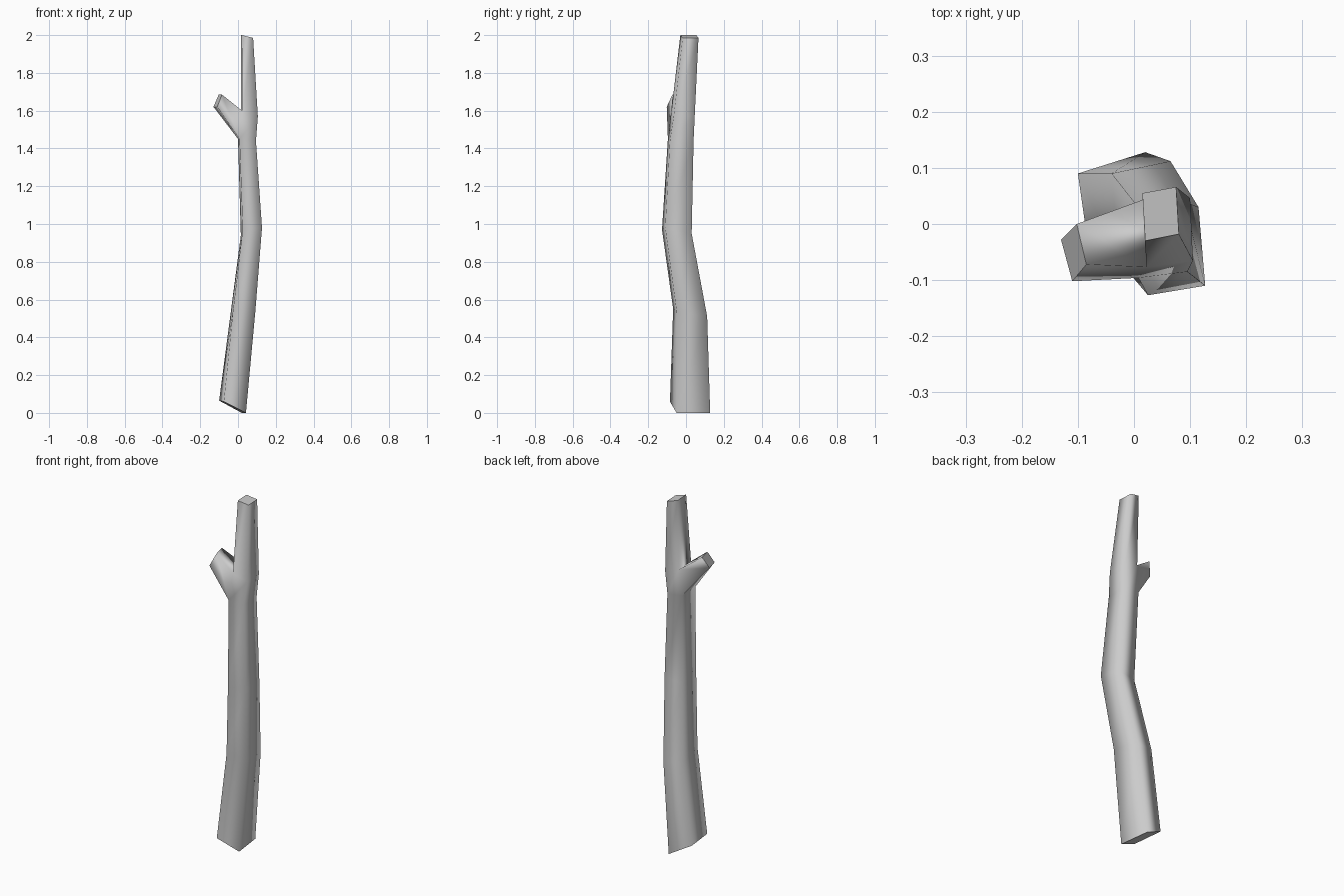
import bpy, bmesh

# Trunk cross-sections, corners: front-left, front-right, back-right, back-left
SECTIONS = [
    [(-0.075, -0.085, 0.06), (0.042, -0.05, 0.0), (0.02, 0.128, 0.0), (-0.10, 0.09, 0.065)],
    [(-0.025, -0.068, 0.55), (0.092, -0.05, 0.54), (0.065, 0.112, 0.51), (-0.04, 0.09, 0.52)],
    [(0.025, -0.127, 0.97), (0.127, -0.11, 0.98), (0.115, 0.03, 0.95), (0.015, 0.02, 0.94)],
    [(0.008, -0.096, 1.45), (0.095, -0.085, 1.44), (0.09, 0.04, 1.44), (0.0, 0.035, 1.45)],
    [(0.022, -0.077, 1.60), (0.105, -0.065, 1.57), (0.10, 0.046, 1.57), (0.015, 0.043, 1.60)],
    [(0.02, -0.03, 2.0), (0.08, -0.018, 1.985), (0.075, 0.066, 1.985), (0.015, 0.055, 2.0)],
]
# Branch tip: lower front, upper front, upper back, lower back
BRANCH_TIP = [(-0.11, -0.102, 1.62), (-0.085, -0.072, 1.685),
              (-0.102, 0.0, 1.685), (-0.13, -0.028, 1.62)]

bm = bmesh.new()


def ring(points):
    return [bm.verts.new(p) for p in points]


def bridge(a, b, skip=()):
    for i in range(4):
        if i not in skip:
            j = (i + 1) % 4
            bm.faces.new((a[i], a[j], b[j], b[i])).smooth = True


def cap(verts):
    face = bm.faces.new(verts)
    for e in face.edges:
        e.smooth = False


# Trunk, leaving the left side open where the branch grows out
rings = [ring(s) for s in SECTIONS]
for k in range(5):
    bridge(rings[k], rings[k + 1], skip=(3,) if k == 3 else ())
cap(rings[0])
cap(rings[-1])

# Side branch
low, high = rings[3], rings[4]
tip = ring(BRANCH_TIP)
bridge([low[0], high[0], high[3], low[3]], tip)
cap(tip)

bmesh.ops.recalc_face_normals(bm, faces=bm.faces[:])
mesh = bpy.data.meshes.new("trunk_with_branch")
bm.to_mesh(mesh)
bm.free()
trunk = bpy.data.objects.new("trunk_with_branch", mesh)
bpy.context.collection.objects.link(trunk)
